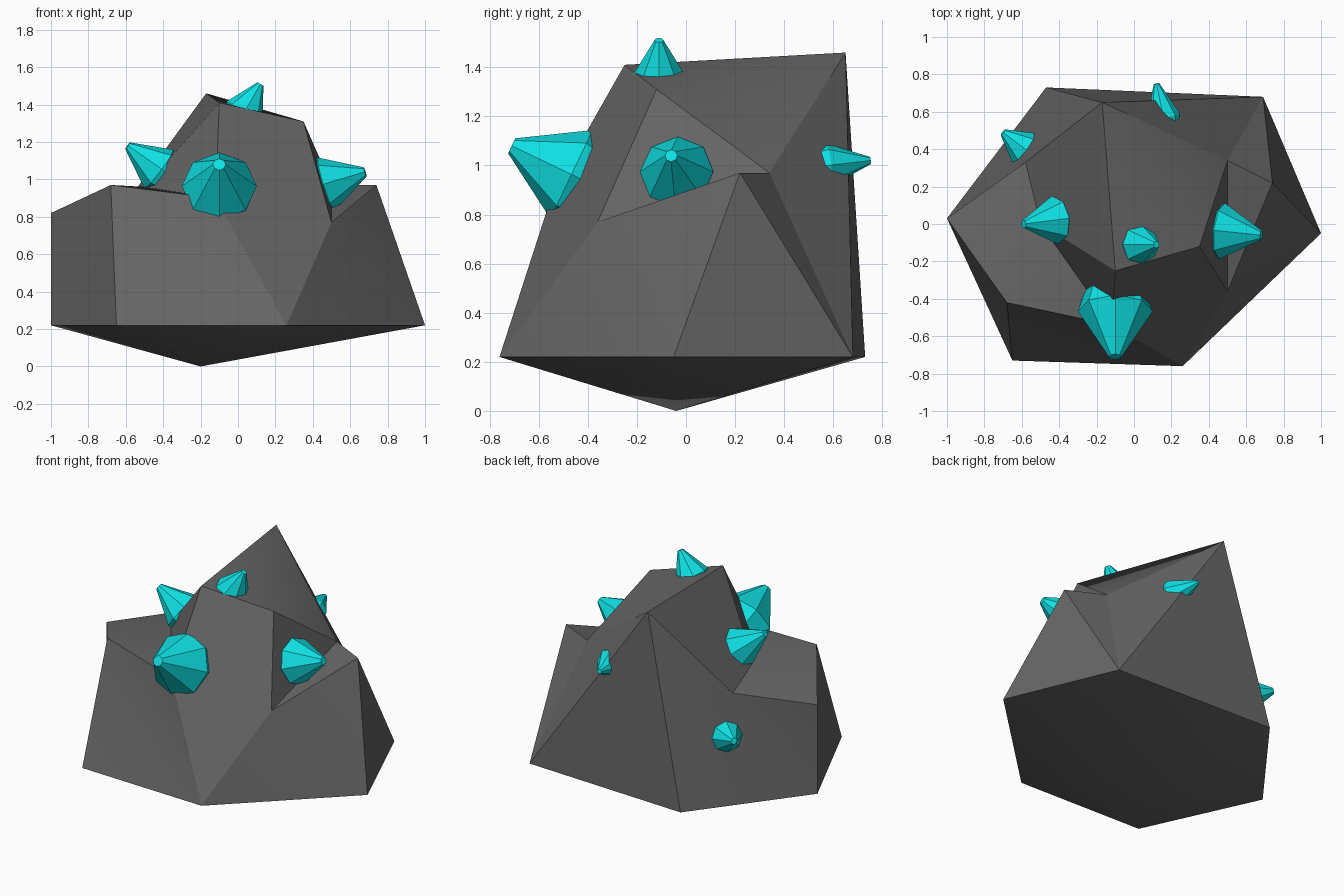
import bpy, bmesh, math
from mathutils import Vector

if "Cube" in bpy.data.objects:
    bpy.data.objects.remove(bpy.data.objects["Cube"], do_unlink=True)


def make_material(name, color):
    mat = bpy.data.materials.new(name)
    mat.use_nodes = True
    mat.diffuse_color = color
    for node in mat.node_tree.nodes:
        if node.type == 'BSDF_PRINCIPLED':
            node.inputs["Base Color"].default_value = color
            node.inputs["Roughness"].default_value = 0.8
    return mat


def add_object(name, bm, mat):
    bmesh.ops.recalc_face_normals(bm, faces=bm.faces[:])
    mesh = bpy.data.meshes.new(name)
    bm.to_mesh(mesh)
    bm.free()
    mesh.materials.append(mat)
    obj = bpy.data.objects.new(name, mesh)
    bpy.context.scene.collection.objects.link(obj)
    return obj


rock_mat = make_material("dark grey stone", (0.13, 0.13, 0.13, 1))
crystal_mat = make_material("cyan crystal", (0.005, 0.75, 0.77, 1))

# Corners of the boulder
corners = {
    # base rim and lowest point
    "A": (-1, .03, .22), "B": (-.65, -.73, .22), "C": (.26, -.76, .22),
    "D": (1, -.05, .22), "E": (.69, .68, .22), "F": (-.47, .73, .22),
    "O": (-.2, -.04, 0),
    # top ridge
    "P": (-.17, .65, 1.46), "Q": (-.1, -.25, 1.41), "R": (.35, -.12, 1.31),
    # notch on the left side
    "S": (.5, -.36, .77), "T": (.74, .22, .97), "U": (.5, .34, .97),
    # shelf on the right side
    "V": (-.68, -.42, .97), "W": (-1, .03, .82), "X": (-.58, .33, .9),
    "Y": (-.12, -.54, .9), "Z": (-.5, 0, .96),
}

# Each line is one facet, made of triangles that blend into each other
facets = [
    "QRS QSC QCY",              # front
    "QZY",                      # front, above the shelf
    "VYC VCB",                  # front, below the shelf
    "ABV AVW",                  # right side
    "VYZ VZX VXW",              # shelf
    "QZP ZXP",                  # right of the ridge
    "PXA PAF XWA",              # back right
    "PFE",                      # back
    "QRP RUP", "PEU",           # left of the ridge
    "UET", "TED", "STD SDC",    # left side
    "RSU", "STU",               # notch
    "OAB OBC OCD ODE OEF OFA",  # underside
]

# Boulder
bm = bmesh.new()
verts = {key: bm.verts.new(co) for key, co in corners.items()}
group = {}
for number, facet in enumerate(facets):
    for tri in facet.split():
        face = bm.faces.new([verts[key] for key in tri])
        face.smooth = True
        group[face] = number
for edge in bm.edges:
    edge.smooth = len({group[f] for f in edge.link_faces}) == 1
add_object("boulder", bm, rock_mat)


# Crystal: blunt cone that narrows again where it sinks into the stone
def add_crystal(name, tip, axis, length, radius, sides=8):
    axis = Vector(axis).normalized()
    turn = axis.to_track_quat('Z', 'Y')
    bm = bmesh.new()
    rings = []
    for depth, r in ((0, radius * .17), (length, radius), (length * 1.45, radius * .8)):
        ring = []
        for i in range(sides):
            a = math.tau * i / sides
            offset = turn @ Vector((r * math.cos(a), r * math.sin(a), -depth))
            ring.append(bm.verts.new(Vector(tip) + offset))
        rings.append(ring)
    for upper, lower in zip(rings, rings[1:]):
        for i in range(sides):
            j = (i + 1) % sides
            bm.faces.new((upper[i], lower[i], lower[j], upper[j]))
    bm.faces.new(rings[0])
    bm.faces.new(rings[-1])
    add_object(name, bm, crystal_mat)


add_crystal("front_crystal", (-.1, -.71, 1.08), (0, -.9, .43), .27, .2)
add_crystal("left_crystal", (.68, -.06, 1.04), (.95, -.1, .3), .22, .15)
add_crystal("top_crystal", (.12, -.11, 1.51), (.5, 0, .87), .17, .11)
add_crystal("right_crystal", (-.59, 0, 1.18), (-.8, -.1, .6), .21, .13)
add_crystal("back_right_crystal", (-.7, .49, .67), (-.78, .59, .22), .18, .12)
add_crystal("back_crystal", (.12, .75, 1.02), (-.2, .96, .1), .18, .09)
